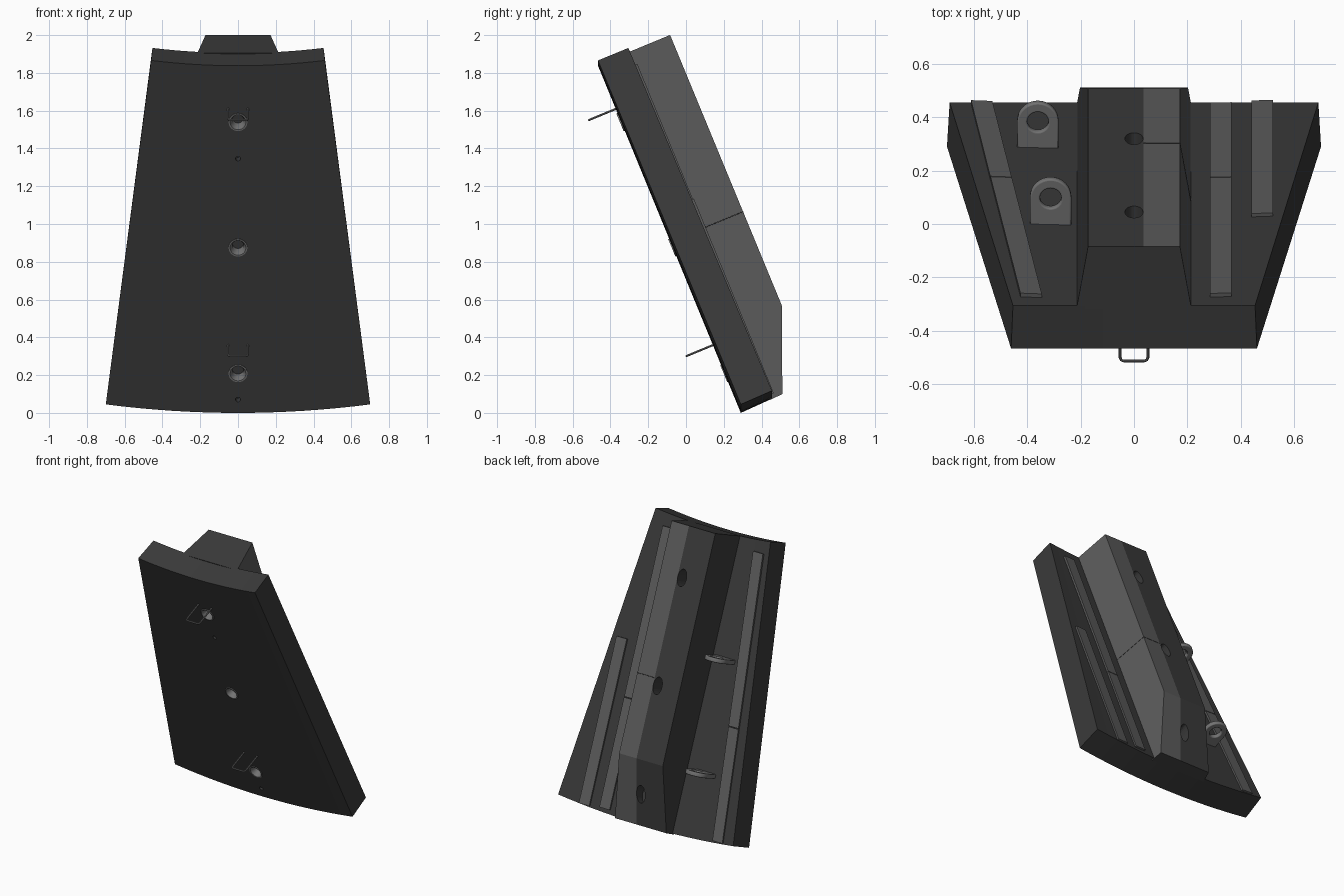
import bpy, bmesh, math
from mathutils import Matrix, Vector

if "Cube" in bpy.data.objects:
    bpy.data.objects.remove(bpy.data.objects["Cube"], do_unlink=True)

# Leaning frame: local x = across, y = depth towards the back, z = up along the panel
FRAME = Matrix.Translation((0, 0.29, 0)) @ Matrix.Rotation(math.atan(0.413), 4, 'X')
BACK = 0.418      # depth of the ridge's rear face
SPLIT = 0.035     # where the ridge changes colour


def material(name, value, rough):
    m = bpy.data.materials.new(name)
    m.use_nodes = True
    colour = (value, value, value, 1)
    m.diffuse_color = colour
    bsdf = m.node_tree.nodes["Principled BSDF"]
    bsdf.inputs["Base Color"].default_value = colour
    bsdf.inputs["Roughness"].default_value = rough
    return m


DARK = material("dark grey", 0.042, 0.8)
LIGHT = material("mid grey", 0.105, 0.8)
METAL = material("steel grey", 0.17, 0.5)


def add_mesh(name, verts, faces, mats, matrix=FRAME, indices=None):
    mesh = bpy.data.meshes.new(name)
    mesh.from_pydata(verts, [], faces)
    for m in mats:
        mesh.materials.append(m)
    if indices:
        for poly, i in zip(mesh.polygons, indices):
            poly.material_index = i
    bm = bmesh.new()
    bm.from_mesh(mesh)
    bmesh.ops.recalc_face_normals(bm, faces=bm.faces)
    bm.to_mesh(mesh)
    bm.free()
    obj = bpy.data.objects.new(name, mesh)
    obj.matrix_world = matrix
    bpy.context.collection.objects.link(obj)
    return obj


def select(obj):
    bpy.ops.object.select_all(action='DESELECT')
    obj.select_set(True)
    bpy.context.view_layer.objects.active = obj


def add_curve(name, splines, mat, bevel, extrude=0, flat=False, matrix=FRAME):
    cu = bpy.data.curves.new(name, 'CURVE')
    cu.dimensions = '2D' if flat else '3D'
    if flat:
        cu.fill_mode = 'BOTH'
    cu.bevel_depth, cu.bevel_resolution, cu.extrude = bevel, 2, extrude
    cu.use_fill_caps = not flat
    for pts in splines:
        s = cu.splines.new('POLY')
        s.points.add(len(pts) - 1)
        for p, co in zip(s.points, pts):
            p.co = (*co, 1)
        s.use_cyclic_u = flat
    cu.materials.append(mat)
    obj = bpy.data.objects.new(name, cu)
    obj.matrix_world = matrix
    bpy.context.collection.objects.link(obj)
    select(obj)
    bpy.ops.object.convert(target='MESH')
    obj = bpy.context.object
    bpy.ops.object.shade_smooth_by_angle(angle=math.radians(35))
    return obj


def bore(target, height, d0, d1, rx, rz):
    """Cut an oval hole along the depth axis."""
    bm = bmesh.new()
    bmesh.ops.create_cone(bm, cap_ends=True, segments=24, radius1=1, radius2=1, depth=1)
    mesh = bpy.data.meshes.new("cutter")
    bm.to_mesh(mesh)
    bm.free()
    cutter = bpy.data.objects.new("cutter", mesh)
    cutter.hide_render = True
    bpy.context.collection.objects.link(cutter)
    cutter.matrix_world = (FRAME @ Matrix.Translation((0, (d0 + d1) / 2, height))
                           @ Matrix.Diagonal((rx, d1 - d0, rz, 1))
                           @ Matrix.Rotation(math.pi / 2, 4, 'X'))
    bpy.context.view_layer.update()
    mod = target.modifiers.new("bore", 'BOOLEAN')
    mod.operation, mod.solver, mod.object = 'DIFFERENCE', 'EXACT', cutter
    select(target)
    bpy.ops.object.modifier_apply(modifier=mod.name)
    bpy.data.objects.remove(cutter, do_unlink=True)


# Panel: tapered slab, bowed slightly forward at the middle
corners = [(0.29, 0.0, 0.70, 0.045), (-0.466, 1.838, 0.46, 0.028),
           (-0.305, 1.905, 0.453, 0.027), (0.455, 0.075, 0.69, 0.042)]
N = 16
verts, faces = [], []
for i in range(N + 1):
    s = 2 * i / N - 1
    verts += [(hw * s, y, z + sag * s * s) for y, z, hw, sag in corners]
for i in range(N):
    a, b = 4 * i, 4 * i + 4
    faces += [(a + k, a + (k + 1) % 4, b + (k + 1) % 4, b + k) for k in range(4)]
faces += [(0, 1, 2, 3), tuple(4 * N + k for k in range(4))]
panel = add_mesh("panel", verts, faces, [DARK], Matrix())


def panel_back(x, h):
    hw = 0.69 - 0.118 * h
    return 0.18 + 0.024 * x * x / hw


# Ridge: trapezoid beam on the back, lower end cut off upright
def ridge_half(depth):
    return 0.213 - 0.041 * (depth - 0.178) / (BACK - 0.178)


side = [(0.165, 1.992), (BACK, 1.992), (BACK, 0.443), (0.2415, 0.008), (0.165, 0.004)]
verts, faces, idx = [], [], []
for d, h in side:
    verts += [(-ridge_half(d), d, h), (SPLIT, d, h), (ridge_half(d), d, h)]
for k in range(5):
    a, b = 3 * k, 3 * ((k + 1) % 5)
    for c in (0, 1):
        faces.append((a + c, a + c + 1, b + c + 1, b + c))
        idx.append(1 if c == 1 and k in (1, 2) else 0)
for c in (0, 2):
    faces.append(tuple(3 * k + c for k in range(5)))
    idx.append(1 if c == 2 else 0)
ridge = add_mesh("ridge", verts, faces, [DARK, LIGHT], FRAME, idx)

# Joint line across the light side of the ridge
add_curve("ridge_joint", [[(SPLIT, BACK, 0.98), (0.172, BACK, 0.98), (0.212, 0.185, 0.98)]],
          DARK, 0.002)

# Bolt holes: oval in the ridge, steel cup in the panel front
CUP = [(0.05, 0.03), (0.05, -0.004), (0.042, -0.004), (0.03, 0.025), (0.03, 0.06), (0.001, 0.06)]
SEG = 24
for n, h in enumerate((0.227, 0.947, 1.666)):
    bore(ridge, h - 0.012, 0.25, 0.5, 0.034, 0.058)
    bore(panel, h, -0.05, 0.08, 0.0495, 0.0495)
    verts = [(r * math.cos(math.tau * i / SEG), d, h + r * math.sin(math.tau * i / SEG))
             for r, d in CUP for i in range(SEG)]
    faces, idx = [], []
    for k in range(len(CUP) - 1):
        for i in range(SEG):
            j = (i + 1) % SEG
            faces.append((k * SEG + i, k * SEG + j, (k + 1) * SEG + j, (k + 1) * SEG + i))
            idx.append(1 if k == len(CUP) - 2 else 0)
    cup = add_mesh(f"bolt_cup_{n + 1}", verts, faces, [METAL, DARK], FRAME, idx)
    select(cup)
    bpy.ops.object.shade_smooth_by_angle(angle=math.radians(30))

# Small pin holes in the panel front
for h in (0.076, 1.455):
    bore(panel, h, -0.05, 0.05, 0.013, 0.013)


# Rear strips: thin bars lying on the back of the panel
def strip(name, x0, h0, x1, h1):
    outline = [(x0 - 0.04, h0), (x0 + 0.04, h0), (x1 + 0.04, h1), (x1 - 0.04, h1)]
    verts = [(x, panel_back(x, h) + off, h) for off in (-0.015, 0.012) for x, h in outline]
    faces = [(0, 1, 2, 3), (4, 5, 6, 7)]
    faces += [(k, (k + 1) % 4, (k + 1) % 4 + 4, k + 4) for k in range(4)]
    add_mesh(name, verts, faces, [LIGHT])


strip("left_inner_strip_lower", 0.325, 0.042, 0.325, 0.774)
strip("left_inner_strip_upper", 0.325, 0.779, 0.325, 1.916)
strip("left_outer_strip", 0.48, 0.03, 0.48, 1.143)
strip("right_strip_lower", -0.57, 0.042, -0.498, 0.784)
strip("right_strip_upper", -0.497, 0.789, -0.385, 1.925)

# Lifting lugs: round-ended plates with an eye, standing out from the back
BEV = 0.006
for name, x, h in (("lower_lug", -0.36, 0.445), ("upper_lug", -0.312, 1.193)):
    r, d = 0.0775 - BEV, 0.288
    arc = [(x + r * math.cos(math.pi * i / 16), d + r * math.sin(math.pi * i / 16), 0)
           for i in range(17)]
    eye = [(x + 0.046 * math.cos(math.tau * i / 24), d + 0.046 * math.sin(math.tau * i / 24), 0)
           for i in range(24)]
    add_curve(name, [arc + [(x - r, 0.165, 0), (x + r, 0.165, 0)], eye], METAL, BEV,
              extrude=0.009, flat=True, matrix=FRAME @ Matrix.Translation((0, 0, h)))

# Wire hooks: U-shaped loops on the front
for name, h in (("lower_hook", 0.388), ("upper_hook", 1.74)):
    half = [(0.052, 0.02, h), (0.052, -0.135, h), (0.048, -0.146, h), (0.038, -0.15, h)]
    add_curve(name, [half + [(-px, d, z) for px, d, z in reversed(half)]], METAL, 0.0055)
